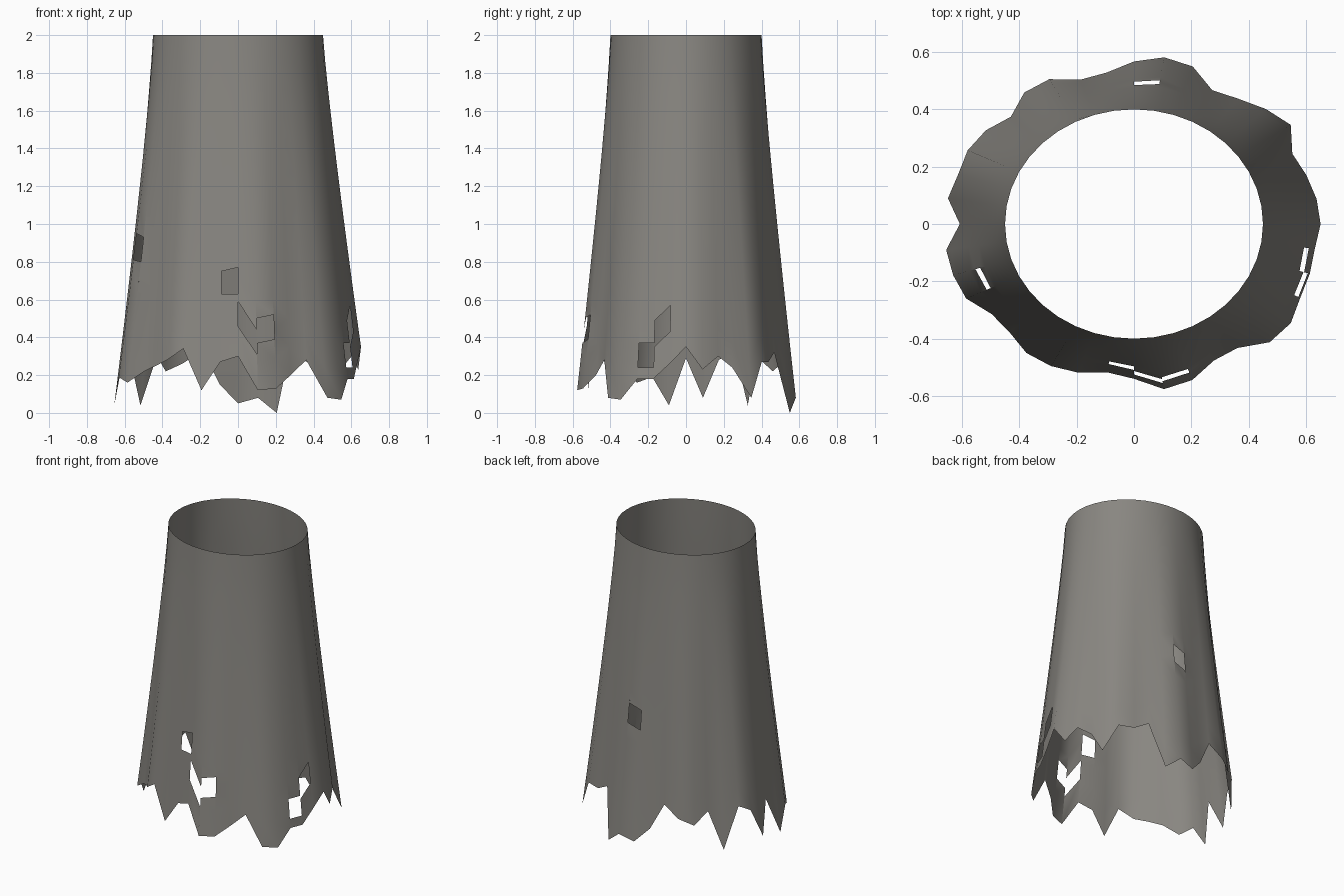
import bpy
import bmesh
from math import sin, cos, tau

default_cube = bpy.data.objects.get("Cube")
if default_cube:
    bpy.data.objects.remove(default_cube, do_unlink=True)

HEIGHT = 2.0
WAIST = (0.45, 0.40)
FLARE = (0.62, 0.54)
ROWS = 12

# Folds: percent each column of cloth is pushed out or in at the hem
folds = [5, 4, 2, 0, 9, 5, 0, -3, 7, 9, 5, -1, -2, 5, 5, -2, 3, 5, 4, 6,
         -2, 7, 7, 6, -1, -1, 3, 3, 1, -3, 0, 8, 6, -1, -1, 8, 9, 5, 4, 3]

# Ragged edge: height of the hem at each column, in hundredths
ragged = [35, 23, 30, 24, 8, 27, 27, 32, 0, 8, 5, 15, 33, 26, 22, 30, 4, 33, 28, 8,
          29, 4, 19, 16, 22, 25, 28, 34, 12, 27, 30, 12, 13, 20, 28, 8, 7, 18, 18, 26]
COLUMNS = len(folds)

# Holes: strip -> (bottom, top) on its first column and on its second
holes = {
    9: ((.82, .95), (.79, .92)),
    22: ((.81, .95), (.80, .93)),
    29: ((.63, .75), (.63, .77)),
    30: ((.46, .59), (.31, .44)),
    31: ((.37, .50), (.39, .52)),
    37: ((.24, .37), (.24, .37)),
    38: ((.35, .49), (.43, .57)),
}


def hem(column):
    return ragged[column] / 100


def cloth_point(column, z):
    """Point on a column of the cloth at height z."""
    angle = tau * column / COLUMNS
    drop = max(0, (HEIGHT - z) / (HEIGHT - hem(column))) ** 1.15
    push = 1 + folds[column] / 100
    rx, ry = (w + (f * push - w) * drop for w, f in zip(WAIST, FLARE))
    return rx * cos(angle), ry * sin(angle), z


def row_heights(column):
    return [HEIGHT - (HEIGHT - hem(column)) * r / ROWS for r in range(ROWS + 1)]


bm = bmesh.new()
welded = {}


def vert(column, z):
    key = (column, round(z, 4))
    if key not in welded:
        welded[key] = bm.verts.new(cloth_point(column, z))
    return welded[key]


def add_strip(a, b, levels):
    for (za, zb), (la, lb) in zip(levels, levels[1:]):
        bm.faces.new((vert(a, za), vert(a, la), vert(b, lb), vert(b, zb)))


# Cloth strips, split above and below where there is a hole
for a in range(COLUMNS):
    b = (a + 1) % COLUMNS
    levels = list(zip(row_heights(a), row_heights(b)))
    if a in holes:
        (low_a, top_a), (low_b, top_b) = holes[a]
        gap = 0.02
        above = [p for p in levels if p[0] > top_a + gap and p[1] > top_b + gap]
        below = [p for p in levels if p[0] < low_a - gap and p[1] < low_b - gap]
        add_strip(a, b, above + [(top_a, top_b)])
        add_strip(a, b, [(low_a, low_b)] + below)
    else:
        add_strip(a, b, levels)

mesh = bpy.data.meshes.new("tattered_skirt")
bm.to_mesh(mesh)
bm.free()
mesh.shade_smooth()

# Cloth colour
cloth = bpy.data.materials.new("grey_cloth")
cloth.use_nodes = True
colour = (0.25, 0.24, 0.22, 1)
cloth.diffuse_color = colour
shader = cloth.node_tree.nodes["Principled BSDF"]
shader.inputs["Base Color"].default_value = colour
shader.inputs["Roughness"].default_value = 0.9
mesh.materials.append(cloth)

skirt = bpy.data.objects.new("tattered_skirt", mesh)
bpy.context.collection.objects.link(skirt)
